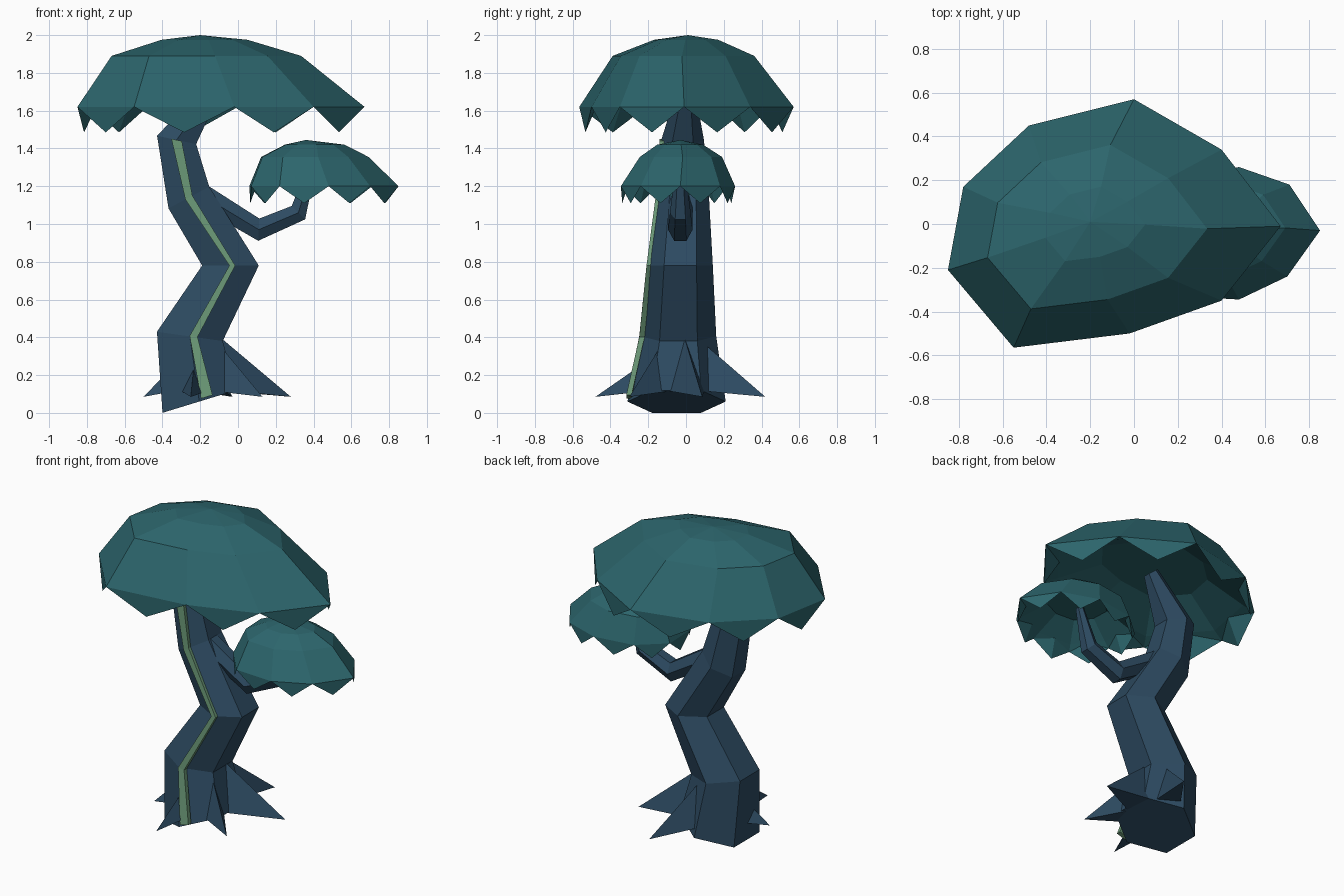
import bpy, bmesh
from math import cos, sin, pi, radians
from mathutils import Vector

if "Cube" in bpy.data.objects:
    bpy.data.objects.remove(bpy.data.objects["Cube"])


def material(name, rgb):
    m = bpy.data.materials.new(name)
    m.diffuse_color = (*rgb, 1)
    m.use_nodes = True
    m.node_tree.nodes["Principled BSDF"].inputs["Base Color"].default_value = m.diffuse_color
    return m


BARK = material("bark", (0.026, 0.069, 0.12))
LEAF = material("leaf", (0.025, 0.13, 0.15))
MOSS = material("moss", (0.14, 0.30, 0.175))


def finish(name, bm, mat):
    bmesh.ops.recalc_face_normals(bm, faces=bm.faces)
    me = bpy.data.meshes.new(name)
    bm.to_mesh(me)
    bm.free()
    me.materials.append(mat)
    ob = bpy.data.objects.new(name, me)
    bpy.context.collection.objects.link(ob)
    return ob


def bridge(bm, a, b):
    n = len(a)
    for i in range(n):
        j = (i + 1) % n
        bm.faces.new((a[i], a[j], b[j], b[i]))


def tube(name, rings, sides, mat, phase=0.0):
    """Loft of rings (x, y, z, tilt in degrees, radius x, radius y)."""
    bm = bmesh.new()
    loops = []
    for x, y, z, tilt, rx, ry in rings:
        t = radians(tilt)
        loop = []
        for k in range(sides):
            a = -pi / 2 + 2 * pi * (k + phase) / sides
            u = rx * cos(a)
            loop.append(bm.verts.new((x + u * cos(t), y + ry * sin(a), z + u * sin(t))))
        loops.append(loop)
    for a, b in zip(loops, loops[1:]):
        bridge(bm, a, b)
    bm.faces.new(loops[0])
    bm.faces.new(loops[-1])
    return finish(name, bm, mat)


def canopy(name, rim, centre, apex, z0, tooth, levels, hollow):
    """Dome on an irregular rim, hollow below, one hanging tooth per rim edge."""
    bm = bmesh.new()
    c = Vector(centre)

    def ring(s, z, dx=0, dy=0):
        return [bm.verts.new((*(c + (Vector(p) - c) * s + Vector((dx, dy))), z)) for p in rim]

    base = ring(1, z0)
    prev = base
    for level in levels:
        nxt = ring(*level)
        bridge(bm, prev, nxt)
        prev = nxt
    top = bm.verts.new(apex)
    n = len(rim)
    for i in range(n):
        bm.faces.new((prev[i], prev[(i + 1) % n], top))
    # hollow underside
    lip = ring(0.88, z0 + 0.03)
    roof = ring(0.5, hollow)
    bridge(bm, base, lip)
    bridge(bm, lip, roof)
    bm.faces.new(roof)
    # hanging teeth
    for i in range(n):
        a, b = base[i].co, base[(i + 1) % n].co
        mid = (a + b) / 2
        inner = c + (mid.xy - c) * 0.87
        pts = (a, b, (mid.x, mid.y, z0 - tooth), (*inner, z0 + 0.03))
        v = [bm.verts.new(p) for p in pts]
        for f in ((0, 1, 2), (1, 3, 2), (3, 0, 2), (0, 3, 1)):
            bm.faces.new([v[k] for k in f])
    bmesh.ops.triangulate(bm, faces=[f for f in bm.faces if len(f.verts) == 4])
    return finish(name, bm, LEAF)


# Zigzag trunk, six sides with an edge facing the front
tube("trunk", [
    (-0.205, -0.05, 0.06, 17, 0.235, 0.26),
    (-0.255, -0.04, 0.405, -8, 0.203, 0.2),
    (-0.04, -0.03, 0.78, 0, 0.173, 0.172),
    (-0.26, -0.015, 1.14, 28, 0.141, 0.137),
    (-0.325, -0.018, 1.445, -12, 0.122, 0.113),
    (-0.13, 0.0, 1.72, -38, 0.05, 0.045),
], 6, BARK)

# Side branch
tube("branch", [
    (-0.22, -0.03, 1.17, -120, 0.07, 0.065),
    (0.11, -0.03, 0.97, -93, 0.068, 0.065),
    (0.32, -0.03, 1.06, -45, 0.058, 0.055),
    (0.39, -0.03, 1.3, -15, 0.025, 0.025),
], 6, BARK)

# Moss stripe running up the front edge of the trunk
tube("moss_stripe", [
    (-0.165, -0.302, 0.085, 17, 0.045, 0.02),
    (-0.235, -0.233, 0.405, -8, 0.03, 0.02),
    (-0.03, -0.195, 0.78, 0, 0.022, 0.02),
    (-0.26, -0.146, 1.14, 28, 0.03, 0.02),
    (-0.325, -0.125, 1.445, -12, 0.04, 0.02),
], 4, MOSS, 0.5)

# Spiky roots: tip x, tip y, height on trunk, half width
for i, (tx, ty, h, w) in enumerate([
    (0.28, 0.086, 0.40, 0.11),
    (0.13, -0.30, 0.38, 0.08),
    (-0.25, -0.48, 0.30, 0.08),
    (-0.5, -0.144, 0.25, 0.08),
    (-0.03, 0.42, 0.38, 0.09),
]):
    start = Vector((-0.22, -0.04, 0.12))
    tip = Vector((tx, ty, 0.085))
    d = (tip - start).xy.normalized().to_3d()
    side = Vector((-d.y, d.x, 0)) * w
    foot = start + d * 0.13
    bm = bmesh.new()
    v = [bm.verts.new(p) for p in
         (foot + side, foot - side, foot + Vector((0, 0, h - 0.12)), tip)]
    for f in ((0, 1, 2), (0, 3, 1), (1, 3, 2), (2, 3, 0)):
        bm.faces.new([v[k] for k in f])
    finish(f"root_{i + 1}", bm, BARK)

# Foliage
canopy("large_canopy",
       [(-0.85, -0.21), (-0.78, 0.17), (-0.48, 0.45), (0, 0.57), (0.4, 0.34),
        (0.67, -0.01), (0.4, -0.35), (-0.02, -0.5), (-0.55, -0.565)],
       (-0.2, 0), (-0.2, 0.01, 2.0), 1.62, 0.135,
       [(0.66, 1.89, -0.04, -0.015), (0.3, 1.975, -0.01, 0)], 1.77)
canopy("small_canopy",
       [(0.85, -0.03), (0.71, 0.18), (0.48, 0.26), (0.22, 0.22), (0.06, 0.08),
        (0.07, -0.15), (0.22, -0.33), (0.48, -0.345), (0.70, -0.24)],
       (0.39, -0.04), (0.36, -0.03, 1.445), 1.2, 0.09,
       [(0.72, 1.355, -0.03, 0.015), (0.4, 1.42, -0.01, 0.01)], 1.32)
